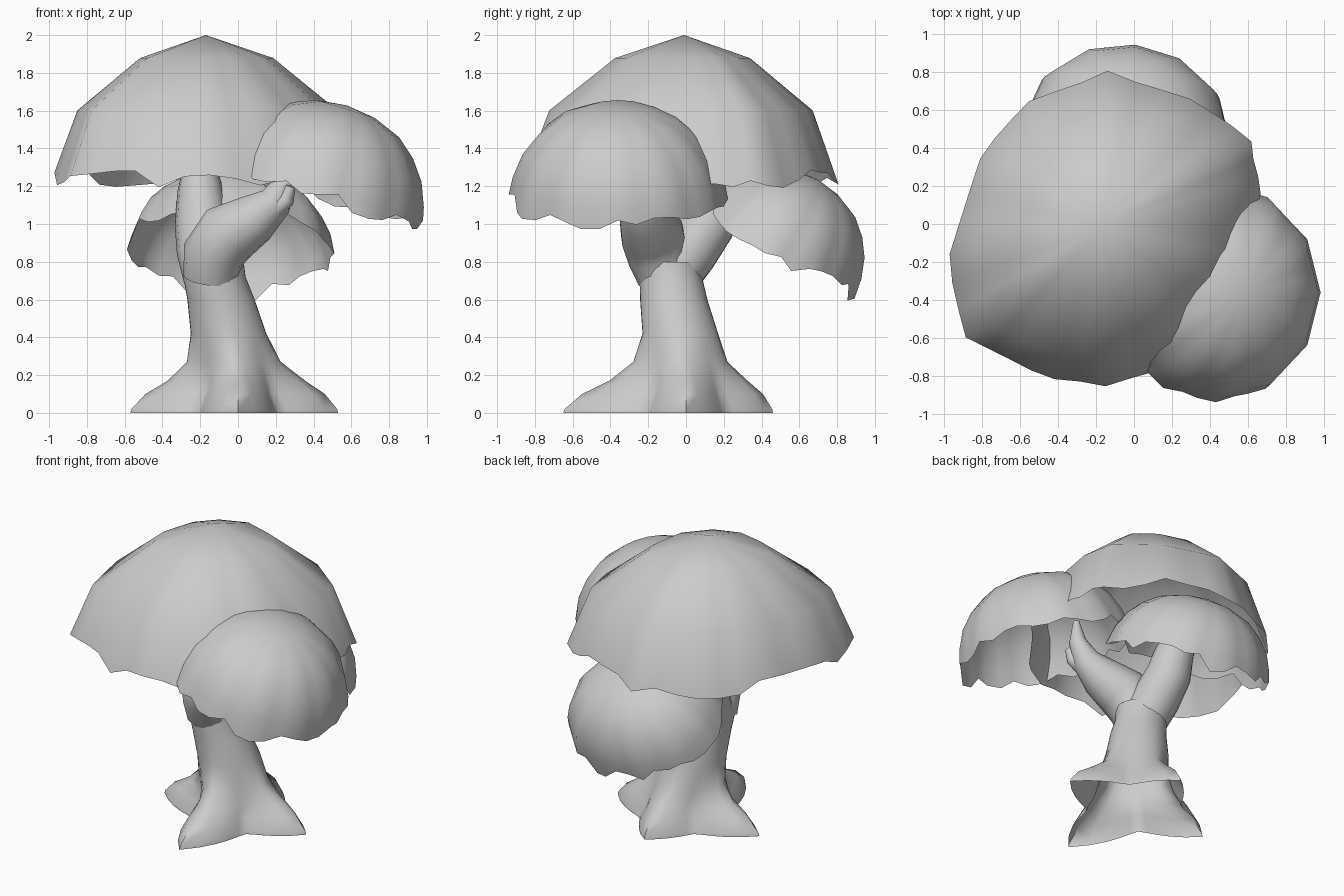
import bpy, bmesh, math, random
from mathutils import Vector, Euler

random.seed(4)
cube = bpy.data.objects.get("Cube")
if cube:
    bpy.data.objects.remove(cube)

grey = bpy.data.materials.new("plain grey")
grey.use_nodes = True
colour = (0.6, 0.6, 0.6, 1)
grey.diffuse_color = colour
grey.node_tree.nodes["Principled BSDF"].inputs["Base Color"].default_value = colour


def finish(name, bm, angle=60):
    """Turn a bmesh into a smooth-shaded object."""
    mesh = bpy.data.meshes.new(name)
    bm.to_mesh(mesh)
    bm.free()
    obj = bpy.data.objects.new(name, mesh)
    bpy.context.collection.objects.link(obj)
    mesh.materials.append(grey)
    bpy.ops.object.select_all(action='DESELECT')
    obj.select_set(True)
    bpy.context.view_layer.objects.active = obj
    bpy.ops.object.shade_smooth_by_angle(angle=math.radians(angle))


def loft(bm, rings):
    """Bridge rings of points and return the last loop."""
    loops = [[bm.verts.new(p) for p in ring] for ring in rings]
    for a, b in zip(loops, loops[1:]):
        for i in range(len(a)):
            j = (i + 1) % len(a)
            bm.faces.new((a[i], a[j], b[j], b[i]))
    return loops[-1]


def canopy(name, centre, outline, height, tilt, profile, jag=0.045, split=3):
    """Open leaf dome: coarse polygon outline with a finely ragged rim."""
    rot, centre = Euler(tilt).to_matrix(), Vector(centre)
    edge = []
    for i, p in enumerate(outline):
        q = outline[(i + 1) % len(outline)]
        edge += [Vector((*p, 0)).lerp(Vector((*q, 0)), s / split) for s in range(split)]
    bm = bmesh.new()
    rings = []
    for k, (r, h) in enumerate(profile):
        ring = []
        for p in edge:
            drop = random.uniform(-jag, jag) if k == 0 else 0
            local = p * r * (1 - drop * 0.3) + Vector((0, 0, h * height + drop))
            ring.append(centre + rot @ local)
        rings.append(ring)
    last = loft(bm, rings)
    tip = bm.verts.new(centre + rot @ Vector((0, 0, height)))
    for i in range(len(last)):
        bm.faces.new((last[i], last[(i + 1) % len(last)], tip))
    finish(name, bm)


def oval(rx, ry, sides=12):
    """Regular polygon outline."""
    turns = [2 * math.pi * i / sides for i in range(sides)]
    return [(rx * math.cos(t), ry * math.sin(t)) for t in turns]


def limb(name, path, sides=14):
    """Tapered tube through (x, y, z, radius) stations, closed by a point."""
    bm = bmesh.new()
    pts = [Vector(p[:3]) for p in path]
    rings = []
    for i, p in enumerate(pts):
        d = pts[min(i + 1, len(pts) - 1)] - pts[max(i - 1, 0)]
        q = Vector((0, 0, 1)).rotation_difference(d)
        rings.append([p + q @ Vector((*c, 0)) for c in oval(path[i][3], path[i][3], sides)])
    bm.faces.new(loft(bm, rings))
    finish(name, bm)


# Leaf canopies
broad = [(1, 0), (0.84, 0.475), (0.43, 0.84)]
full = [(1, 0), (0.96, 0.21), (0.87, 0.46), (0.73, 0.67), (0.55, 0.84), (0.28, 0.96)]
middle = (-0.17, -0.01)
corners = [(0.66, 0.16), (0.61, 0.43), (0.3, 0.67), (-0.14, 0.8), (-0.55, 0.64), (-0.82, 0.35),
           (-0.98, -0.16), (-0.89, -0.6), (-0.55, -0.78), (-0.15, -0.86), (0.25, -0.72), (0.57, -0.35)]
canopy("main_canopy", (*middle, 1.24), [(x - middle[0], y - middle[1]) for x, y in corners],
       0.76, (0, 0, 0), broad, 0.055)
canopy("side_canopy", (0.43, -0.36, 1.15), oval(0.57, 0.58), 0.5, (0, 0.3, 0), full)
canopy("back_canopy", (-0.04, 0.49, 0.87), oval(0.55, 0.48), 0.42, (-0.54, 0, -0.1), full)

# Trunk with four flared roots: (z, centre x, centre y, web radius, root strength)
stations = [(0, 0, 0, 0.3, 1), (0.02, 0, 0, 0.295, 0.98), (0.1, 0, 0, 0.25, 0.75),
            (0.17, 0, 0, 0.23, 0.42), (0.27, -0.02, -0.02, 0.215, 0.1),
            (0.42, -0.05, -0.03, 0.2, 0), (0.6, -0.09, -0.065, 0.178, 0),
            (0.72, -0.125, -0.08, 0.165, 0), (0.8, -0.13, -0.09, 0.16, 0)]
roots = [0.53, 0.46, 0.57, 0.65]
quarter = math.pi / 2
bm = bmesh.new()
rings = []
for z, cx, cy, web, strength in stations:
    ring = []
    for i in range(40):
        a = 2 * math.pi * i / 40
        nearest = round(a / quarter)
        peak = 1 - abs(a - nearest * quarter) / (quarter / 2)
        r = web + (roots[nearest % 4] - web) * strength * max(0, peak) ** 1.5
        ring.append((cx + r * math.cos(a), cy + r * math.sin(a), z))
    rings.append(ring)
loft(bm, rings)
finish("trunk", bm)

# Forked branches
limb("back_branch", [(-0.14, -0.08, 0.72, 0.15), (-0.17, 0.02, 0.86, 0.155), (-0.19, 0.12, 1, 0.145),
                     (-0.2, 0.18, 1.18, 0.12), (-0.2, 0.22, 1.42, 0.06)])
limb("front_branch", [(-0.14, -0.11, 0.72, 0.15), (-0.13, -0.15, 0.84, 0.165), (-0.05, -0.18, 0.95, 0.17),
                      (0.09, -0.22, 1.03, 0.135), (0.2, -0.24, 1.12, 0.09),
                      (0.26, -0.25, 1.24, 0.055), (0.27, -0.25, 1.38, 0.02)])
limb("small_branch", [(0.12, -0.23, 1.04, 0.07), (0.2, -0.27, 1.08, 0.055),
                      (0.26, -0.3, 1.13, 0.04), (0.28, -0.31, 1.2, 0.025)])
